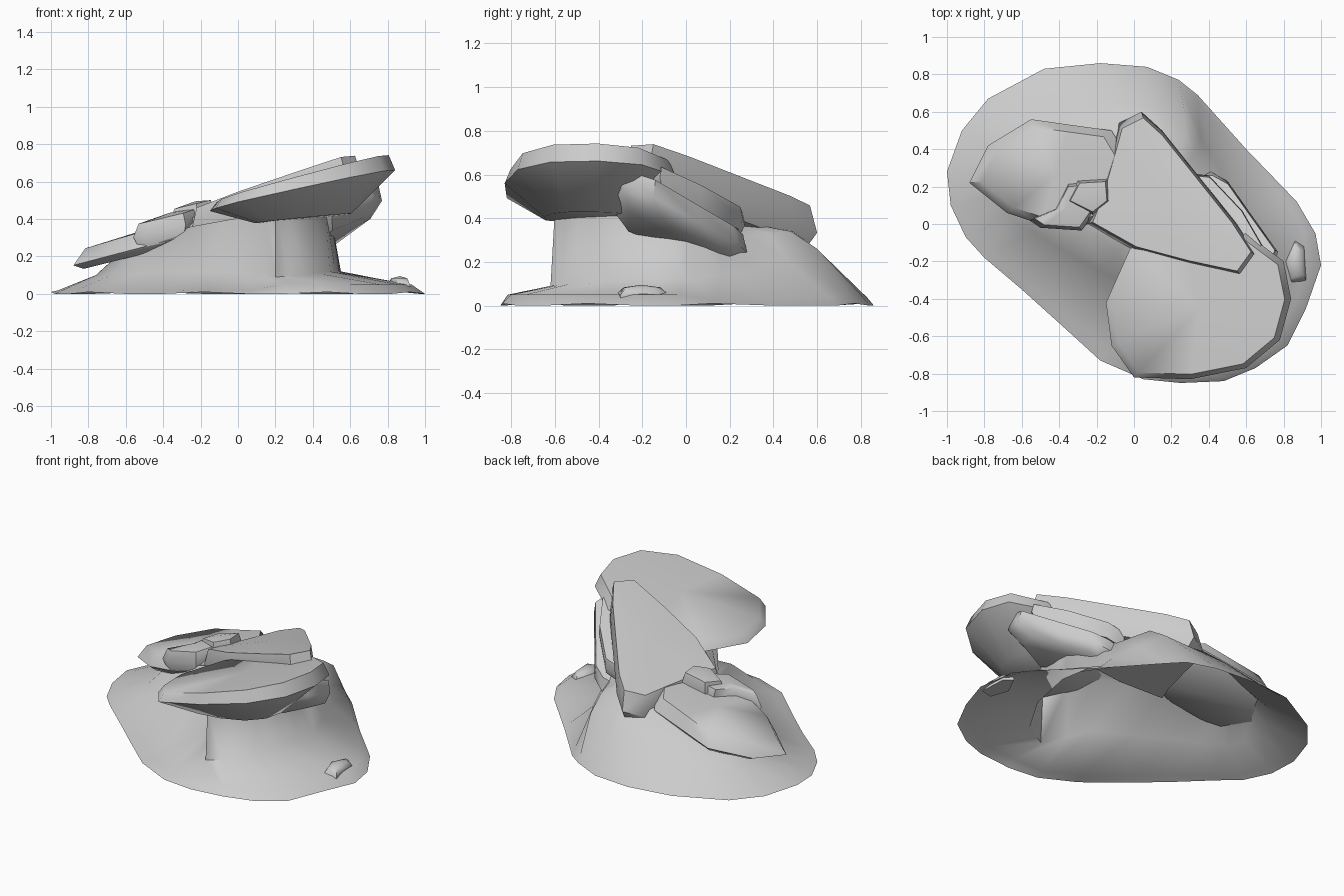
import bpy, bmesh, math

if "Cube" in bpy.data.objects:
    bpy.data.objects.remove(bpy.data.objects["Cube"])


def finish(name, bm, angle=38):
    bmesh.ops.recalc_face_normals(bm, faces=bm.faces)
    me = bpy.data.meshes.new(name)
    bm.to_mesh(me)
    bm.free()
    ob = bpy.data.objects.new(name, me)
    bpy.context.collection.objects.link(ob)
    bpy.ops.object.select_all(action='DESELECT')
    ob.select_set(True)
    bpy.context.view_layer.objects.active = ob
    bpy.ops.object.shade_smooth_by_angle(angle=math.radians(angle))
    return ob


def bridge(bm, r0, r1):
    n = len(r0)
    for i in range(n):
        j = (i + 1) % n
        bm.faces.new((r0[i], r0[j], r1[j], r1[i]))


def cap(bm, ring, co):
    c = bm.verts.new(co)
    for i in range(len(ring)):
        bm.faces.new((ring[i], ring[(i + 1) % len(ring)], c))


def slab(name, outline, top, bottom, mid=0.5, inset_top=0.93, inset_bot=0.8):
    """Tilted boulder: outline from above, top and bottom planes (a, b, c) for z = a + bx + cy."""
    bm = bmesh.new()
    n = len(outline)
    cx = sum(p[0] for p in outline) / n
    cy = sum(p[1] for p in outline) / n

    def z(pl, x, y):
        return pl[0] + pl[1] * x + pl[2] * y

    def ring(scale, t):
        vs = []
        for px, py in outline:
            x, y = cx + (px - cx) * scale, cy + (py - cy) * scale
            vs.append(bm.verts.new((x, y, z(bottom, x, y) * (1 - t) + z(top, x, y) * t)))
        return vs

    rings = [ring(inset_bot, 0), ring(1, mid), ring(inset_top, 0.97)]
    for a, b in zip(rings, rings[1:]):
        bridge(bm, a, b)
    cap(bm, rings[0], (cx, cy, z(bottom, cx, cy)))
    cap(bm, rings[-1], (cx, cy, z(top, cx, cy) + 0.01))
    return finish(name, bm, 50)


# Ground mound: open skirt lofted through foot, lip, toe and core rings
foot = [(-1, .28), (-.92, .5), (-.78, .67), (-.48, .83), (-.18, .86), (.07, .84), (.24, .77), (.34, .69),
        (.6, .4), (.87, .12), (.97, -.05), (1, -.22), (.92, -.45), (.82, -.65), (.65, -.77), (.48, -.84),
        (.25, -.85), (.05, -.83), (-.18, -.73), (-.4, -.53), (-.6, -.35), (-.8, -.18), (-.9, -.07), (-.98, .1)]
toe = [(-.76, .27, .1), (-.66, .5, .12), (-.15, .66, .2), (.27, .6, .26), (.44, .33, .16), (.55, 0, .12),
       (.49, -.3, .12), (.36, -.53, .1), (.2, -.62, .09), (.02, -.36, .12), (-.4, -.13, .12), (-.68, .05, .1)]
core = [(-.65, .27, .2), (-.5, .42, .26), (-.1, .5, .34), (.28, .48, .34), (.36, .27, .32), (.5, 0, .4),
        (.47, -.28, .45), (.33, -.48, .46), (.2, -.6, .44), (.08, -.28, .42), (-.25, -.03, .36), (-.55, .1, .25)]


def doubled(pts):
    out = []
    for i, p in enumerate(pts):
        q = pts[(i + 1) % len(pts)]
        out += [p, tuple((a + b) / 2 for a, b in zip(p, q))]
    return out


bm = bmesh.new()
rings = [[bm.verts.new((x, y, 0.0 if i % 3 else 0.01)) for i, (x, y) in enumerate(foot)]]
lip = []
for i, ((fx, fy), (tx, ty, tz)) in enumerate(zip(foot, doubled(toe))):
    raised = 0.05 if 10 <= i <= 16 else tz * 0.18
    lip.append(bm.verts.new((fx + (tx - fx) * .15, fy + (ty - fy) * .15, raised)))
rings.append(lip)
for pts in (toe, core):
    rings.append([bm.verts.new(p) for p in doubled(pts)])
for a, b in zip(rings, rings[1:]):
    bridge(bm, a, b)
cap(bm, rings[-1], (.1, .05, .42))
finish("ground_mound", bm, 75)

# Large overhanging front slab, thin at the rim
slab("front_slab",
     [(-.02, -.13), (-.15, -.42), (-.12, -.65), (0, -.82), (.3, -.83), (.6, -.77), (.78, -.62),
      (.84, -.4), (.8, -.2), (.6, -.05), (.25, -.05)],
     (.505, .28, -.05), (.36, .1, -.02), .68, .93, .52)

# Long top slab falling towards the back
slab("top_slab",
     [(.04, .6), (-.08, .54), (-.13, .36), (-.2, .12), (-.25, 0), (0, -.14), (.3, -.22), (.58, -.28),
      (.66, -.17), (.55, 0), (.35, .25), (.15, .5)],
     (.535, .3, -.15), (.33, .3, -.14), .38, .93, .9)

# Low left slab
slab("left_slab",
     [(-.88, .22), (-.78, .42), (-.55, .56), (-.34, .53), (-.12, .5), (0, .3), (-.1, .05), (-.27, -.03),
      (-.5, 0), (-.68, .06)],
     (.48, .28, -.02), (.34, .25, 0), .3, .86, .88)

# Tilted ledge layers on the right
slab("right_ledge",
     [(.3, .28), (.41, .28), (.5, .23), (.62, .06), (.77, -.15), (.72, -.3), (.5, -.35), (.35, -.05)],
     (.34, .24, -.42), (.06, .45, -.2), .4, .93, .75)
slab("upper_right_ledge",
     [(.3, .27), (.4, .26), (.58, .07), (.69, -.12), (.62, -.2), (.35, 0)],
     (.42, .27, -.3), (.32, .25, -.3), .5, .95, .9)

# Broken blocks at the joint of left and top slabs
slab("joint_block",
     [(-.56, .02), (-.5, -.02), (-.28, -.035), (-.2, .08), (-.24, .23), (-.35, .22), (-.42, .08)],
     (.51, .25, .06), (.36, .22, 0), .5, .85, .85)
slab("joint_chip", [(-.36, .12), (-.22, .05), (-.13, .12), (-.14, .24), (-.3, .23)],
     (.54, .24, 0), (.4, .2, 0), .5, .85, .9)
# Small stone at the right foot
slab("foot_stone_right", [(.8, -.2), (.86, -.08), (.91, -.12), (.92, -.3), (.84, -.32)],
     (.085, 0, 0), (.035, 0, 0), .3, .7, 1)
